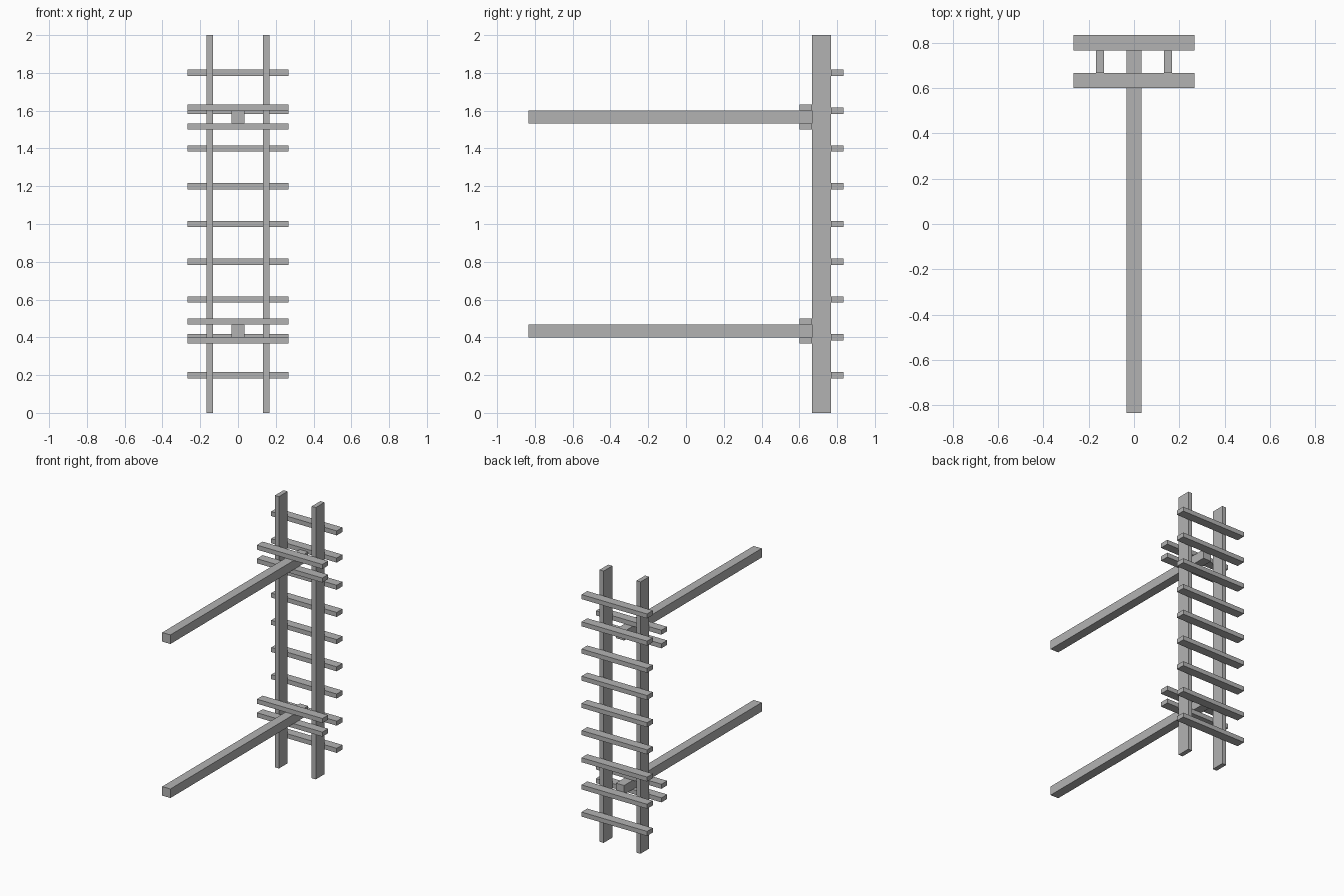
import bpy
import bmesh
from mathutils import Vector

cube = bpy.data.objects.get("Cube")
if cube:
    bpy.data.objects.remove(cube, do_unlink=True)

grey = bpy.data.materials.new("plain_grey")
grey.use_nodes = True
colour = (0.45, 0.45, 0.45, 1)
grey.diffuse_color = colour
grey.node_tree.nodes["Principled BSDF"].inputs["Base Color"].default_value = colour

U = 1 / 30  # plank thickness, the module for every size


def plank(name, x, y, z):
    """Box spanning the (low, high) ranges, given in modules."""
    low, high = (Vector(c) * U for c in zip(x, y, z))
    mesh = bpy.data.meshes.new(name)
    bm = bmesh.new()
    bmesh.ops.create_cube(bm, size=1)
    bmesh.ops.scale(bm, vec=high - low, verts=bm.verts)
    bm.to_mesh(mesh)
    bm.free()
    mesh.materials.append(grey)
    obj = bpy.data.objects.new(name, mesh)
    obj.location = (low + high) / 2
    bpy.context.collection.objects.link(obj)


# Upright rails
for side, x in (("left", 4.5), ("right", -4.5)):
    plank(side + "_rail", (x - 0.5, x + 0.5), (20, 23), (0, 60))

# Rungs on the back of the rails
for i in range(1, 10):
    plank(f"rung_{i}", (-8, 8), (23, 25), (6 * i - 0.5, 6 * i + 0.5))

# Long beams, each held between two cross bars in front of the rails
for level, z in (("lower", 12), ("upper", 46)):
    plank(level + "_beam", (-1, 1), (-25, 23), (z, z + 2))
    plank(level + "_bar_below", (-8, 8), (18, 20), (z - 1, z))
    plank(level + "_bar_above", (-8, 8), (18, 20), (z + 2, z + 3))
